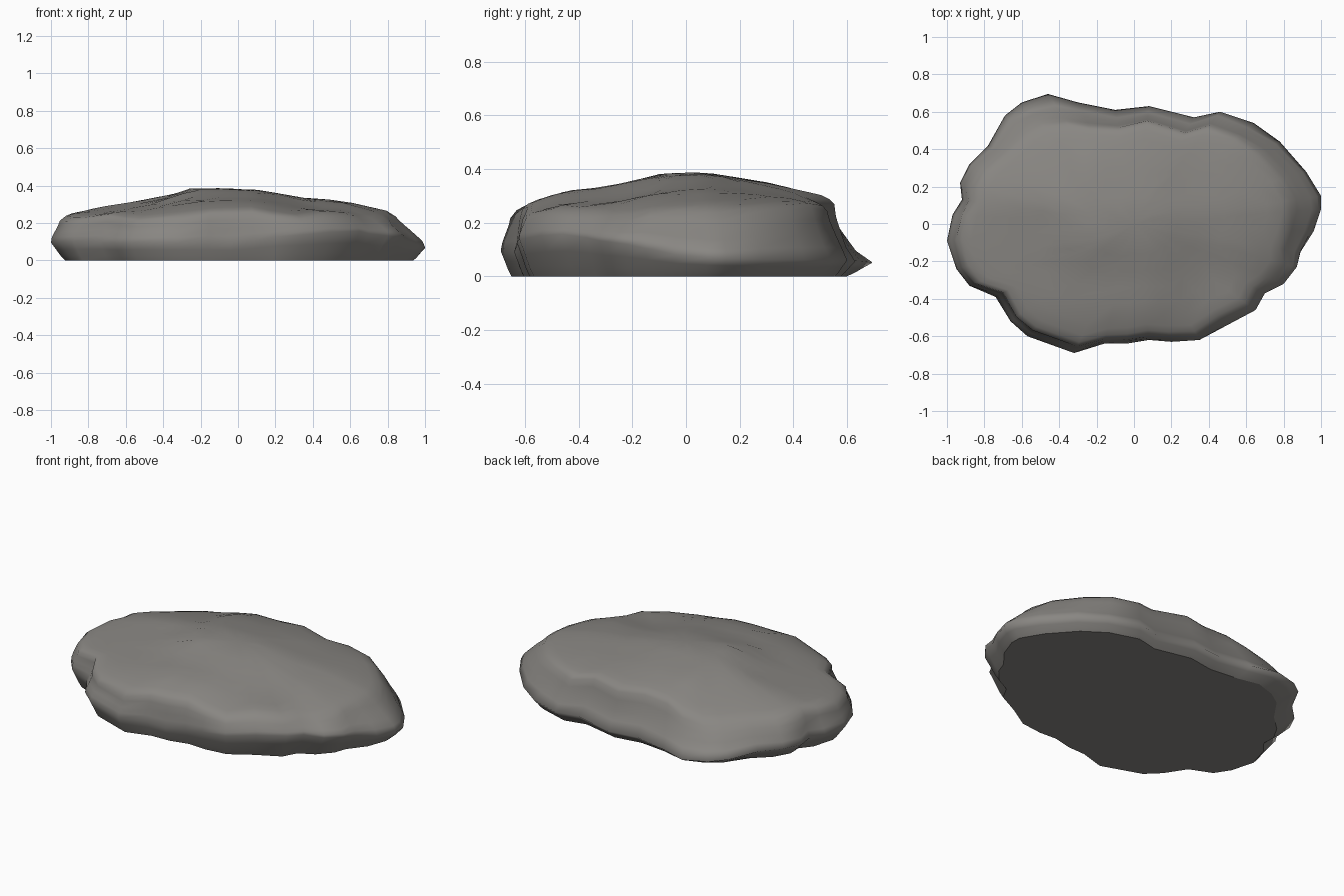
import bpy, bmesh, math
from mathutils import Vector, noise

if "Cube" in bpy.data.objects:
    bpy.data.objects.remove(bpy.data.objects["Cube"])

# Widest outline of the boulder, counter-clockwise
OUTLINE = [(1, .15), (.92, .28), (.78, .44), (.64, .54), (.46, .6), (.32, .57), (.08, .63),
           (-.1, .61), (-.3, .65), (-.46, .695), (-.6, .65), (-.69, .58), (-.78, .42),
           (-.88, .32), (-.93, .22), (-.92, .13), (-.97, .05), (-1, -.09), (-.95, -.24),
           (-.88, -.33), (-.74, -.39), (-.66, -.52), (-.57, -.6), (-.32, -.69), (-.16, -.64),
           (-.04, -.64), (.08, -.62), (.2, -.63), (.35, -.62), (.5, -.54), (.65, -.46),
           (.7, -.37), (.8, -.32), (.87, -.23), (.89, -.15), (.96, -.04), (1, .08)]
# Ridge heights along x and along y
RIDGE_X = [(-1, .19), (-.95, .225), (-.9, .25), (-.6, .3), (-.4, .335), (-.27, .39), (.1, .38),
           (.3, .335), (.55, .325), (.8, .255), (.9, .19), (1, .14)]
RIDGE_Y = [(-.69, .22), (-.63, .26), (-.45, .32), (-.3, .335), (-.1, .38), (.1, .39),
           (.3, .36), (.5, .315), (.69, .24)]
# By direction in degrees: reach of the top, reach of the base,
# height of the widest line, roundness of the wall, lift of the rim
REACH = [(0, .87), (45, .87), (90, .865), (125, .79), (150, .89), (180, .955),
         (225, .95), (270, .955), (315, .95), (345, .92), (360, .87)]
BASE = [(0, .94), (45, .93), (90, .92), (125, .86), (150, .88), (180, .92), (225, .95),
        (270, .94), (315, .9), (340, .9), (360, .94)]
WIDEST = [(0, .08), (20, .06), (90, .06), (125, .06), (180, .1), (265, .09), (290, .13),
          (325, .155), (345, .13), (360, .08)]
ROUND = [(0, .1), (30, -.05), (70, -.25), (125, -.22), (170, .1), (270, -.1), (320, .1),
         (360, .1)]
LIFT = [(0, .01), (60, 0), (90, -.01), (125, -.045), (165, .01), (225, 0), (300, 0),
        (335, -.035), (360, .01)]


def interp(table, t):
    t = min(max(t, table[0][0]), table[-1][0])
    for (a, u), (b, v) in zip(table, table[1:]):
        if t <= b:
            return u + (v - u) * (t - a) / (b - a)


def wobble(x, y, z, f=4):
    return noise.noise(Vector((x * f, y * f, z * f)))


def angle(x, y):
    return math.degrees(math.atan2(y, x)) % 360


def top_height(x, y):
    lift = interp(LIFT, angle(x, y)) * min(1, (x * x + (1.5 * y) ** 2))
    return interp(RIDGE_X, x) * interp(RIDGE_Y, y) / .388 + lift + .012 * wobble(x, y, .33)


def column(x, y):
    """Points from the ground up the wall and over the rounded top."""
    a = angle(x, y)
    s = interp(REACH, a) + .02 * wobble(x, y, 1, 5)
    b = interp(BASE, a) + .015 * wobble(x, y, 2)
    zs = top_height(x * s, y * s) - .015
    low = interp(WIDEST, a) + .015 * wobble(x, y, 1.9)
    pts = [(b, 0), (b + .3 * (1 - b), .25 * low), (b + .62 * (1 - b), .6 * low), (1, low)]
    for f, k in ((.25, .8), (.5, .55), (.78, .25)):
        k += interp(ROUND, a) * (1.2 - f)
        z = low + f * (zs - low)
        pts.append((min(1, s + (1 - s) * k + .025 * wobble(x, y, z * 1.5, 5)), z))
    pts.append((s, zs))
    pts.append((s * .965, top_height(x * s * .965, y * s * .965) - .003))
    for k in (.91, .82, .7, .56, .42, .27, .13):
        pts.append((s * k, top_height(x * s * k, y * s * k)))
    return [(x * k, y * k, z) for k, z in pts]


# Boulder: stacked rings closed by a flat base and a fan on top
bm = bmesh.new()
cols = [[bm.verts.new(p) for p in column(x, y)] for x, y in OUTLINE]
peak = bm.verts.new((0, 0, top_height(0, 0)))
for i, c in enumerate(cols):
    d = cols[(i + 1) % len(cols)]
    for j in range(len(c) - 1):
        bm.faces.new((c[j], d[j], d[j + 1], c[j + 1]))
    bm.faces.new((c[-1], d[-1], peak))
base = bm.faces.new([c[0] for c in reversed(cols)])
bmesh.ops.recalc_face_normals(bm, faces=bm.faces)

# Smooth stone with one hard edge around the base
for f in bm.faces:
    f.smooth = f is not base
for e in base.edges:
    e.smooth = False

mesh = bpy.data.meshes.new("boulder")
bm.to_mesh(mesh)
bm.free()
rock = bpy.data.objects.new("boulder", mesh)
bpy.context.collection.objects.link(rock)

stone = bpy.data.materials.new("stone grey")
stone.diffuse_color = (.25, .24, .225, 1)
stone.use_nodes = True
stone.node_tree.nodes["Principled BSDF"].inputs["Base Color"].default_value = stone.diffuse_color
mesh.materials.append(stone)
